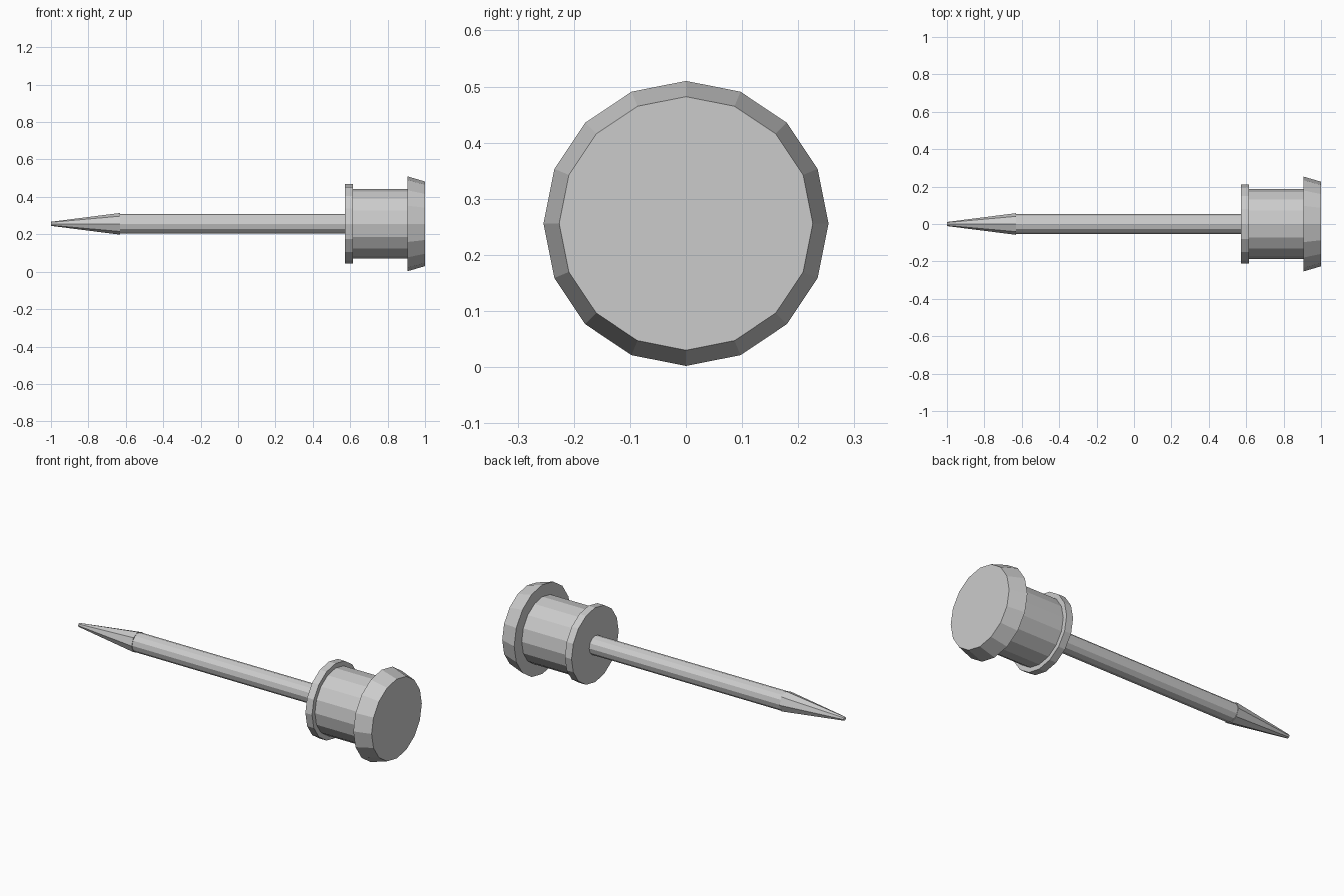
import bpy, bmesh, math

if "Cube" in bpy.data.objects:
    bpy.data.objects.remove(bpy.data.objects["Cube"])

CENTRE_Z = 0.256


def turned_part(name, sides, profile):
    """Revolve (x, radius) points about the pin's long axis, capped at both ends."""
    bm = bmesh.new()
    rings = []
    for x, r in profile:
        ring = []
        for i in range(sides):
            a = 2 * math.pi * i / sides
            ring.append(bm.verts.new((x, r * math.cos(a), CENTRE_Z + r * math.sin(a))))
        rings.append(ring)
    for a, b in zip(rings, rings[1:]):
        for i in range(sides):
            j = (i + 1) % sides
            bm.faces.new((a[i], a[j], b[j], b[i]))
    bm.faces.new(rings[0])
    bm.faces.new(rings[-1])
    bmesh.ops.recalc_face_normals(bm, faces=bm.faces[:])
    mesh = bpy.data.meshes.new(name)
    bm.to_mesh(mesh)
    bm.free()
    obj = bpy.data.objects.new(name, mesh)
    bpy.context.collection.objects.link(obj)
    return obj


# Bevelled end cap of the grip
turned_part("head_cap", 16, [(0.905, 0.254), (1.0, 0.226)])
# Grip barrel
turned_part("grip_barrel", 16, [(0.615, 0.186), (0.905, 0.186)])
# Thin collar where the shaft enters the grip
turned_part("collar", 16, [(0.573, 0.212), (0.615, 0.212)])
# Long shaft
turned_part("shaft", 12, [(-0.63, 0.053), (0.573, 0.053)])
# Tapered point, slightly wider than the shaft
turned_part("tip", 8, [(-1.0, 0.011), (-0.63, 0.058)])
